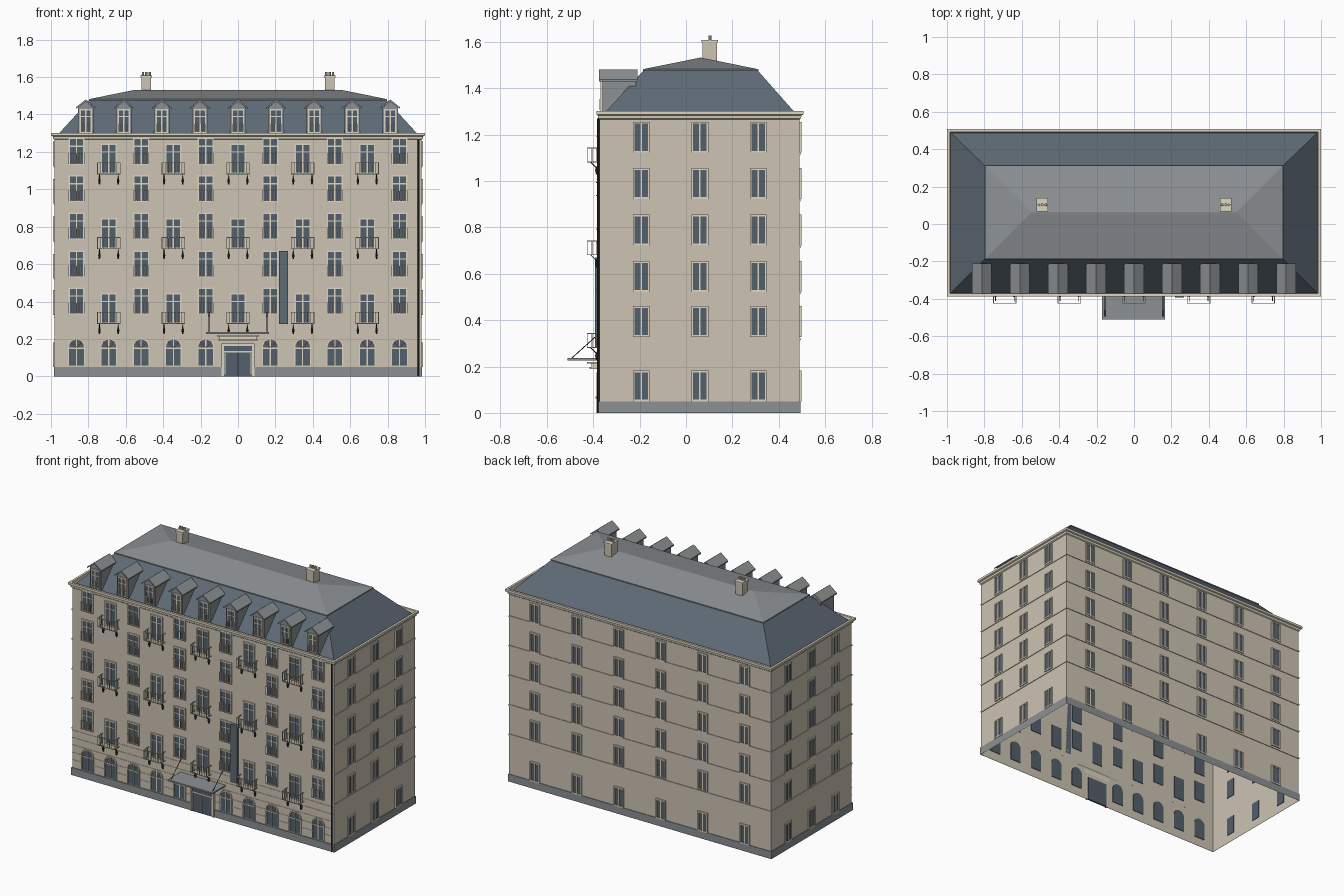
import bpy, bmesh, math
from mathutils import Matrix, Vector

if "Cube" in bpy.data.objects:
    bpy.data.objects.remove(bpy.data.objects["Cube"])


def material(name, rgb):
    m = bpy.data.materials.new(name)
    m.diffuse_color = (*rgb, 1)
    m.use_nodes = True
    m.node_tree.nodes["Principled BSDF"].inputs["Base Color"].default_value = m.diffuse_color
    return m


STONE = material("warm stone", (0.61, 0.55, 0.45))
TRIM = material("pale trim", (0.73, 0.67, 0.54))
SLATE = material("blue slate", (0.112, 0.145, 0.18))
GREY = material("grey zinc", (0.265, 0.285, 0.295))
GLASS = material("window glass", (0.088, 0.115, 0.15))
IRON = material("dark iron", (0.03, 0.03, 0.033))

parts = {}          # part name -> (bmesh, material)
I = Matrix.Identity(4)


def part(name, mat):
    if name not in parts:
        parts[name] = (bmesh.new(), mat)
    return parts[name][0]


def box(name, mat, x0, x1, y0, y1, z0, z1, M=I):
    size = Matrix.Diagonal((x1 - x0, y1 - y0, z1 - z0, 1))
    mid = Matrix.Translation(((x0 + x1) / 2, (y0 + y1) / 2, (z0 + z1) / 2))
    bmesh.ops.create_cube(part(name, mat), size=1, matrix=M @ mid @ size)


def prism(name, mat, pts, y0, y1, M=I):
    """Outline in x,z pushed from y0 to y1."""
    bm = part(name, mat)
    a = [bm.verts.new(M @ Vector((x, y0, z))) for x, z in pts]
    b = [bm.verts.new(M @ Vector((x, y1, z))) for x, z in pts]
    n = len(pts)
    faces = [bm.faces.new(a), bm.faces.new(b[::-1])]
    faces += [bm.faces.new((a[i], b[i], b[(i + 1) % n], a[(i + 1) % n])) for i in range(n)]
    bmesh.ops.recalc_face_normals(bm, faces=faces)


def bar(name, mat, p, q, r, r2=None, sides=6):
    p, q = Vector(p), Vector(q)
    rot = (q - p).to_track_quat('Z', 'Y').to_matrix().to_4x4()
    bmesh.ops.create_cone(part(name, mat), cap_ends=True, segments=sides, radius1=r,
                          radius2=r if r2 is None else r2, depth=(q - p).length,
                          matrix=Matrix.Translation((p + q) / 2) @ rot)


def loft(name, mat, rects, cap=False):
    """Stack of rectangles (x half-width, y front, y back, z) joined by side faces."""
    bm = part(name, mat)
    loops = [[bm.verts.new(c) for c in ((-x, f, z), (x, f, z), (x, b, z), (-x, b, z))]
             for x, f, b, z in rects]
    for lo, hi in zip(loops, loops[1:]):
        for i in range(4):
            j = (i + 1) % 4
            bm.faces.new((lo[i], lo[j], hi[j], hi[i]))
    if cap:
        bm.faces.new(loops[-1])


W, F, B = 0.98, -0.372, 0.49
FRONT = Matrix.Translation((0, F, 0))
RIGHT = Matrix.Translation((W, 0, 0)) @ Matrix.Rotation(math.pi / 2, 4, 'Z')
LEFT = Matrix.Translation((-W, 0, 0)) @ Matrix.Rotation(-math.pi / 2, 4, 'Z')
BACK = Matrix.Translation((0, B, 0)) @ Matrix.Rotation(math.pi, 4, 'Z')

# Walls, plinth, cornice (open underneath)
loft("walls", STONE, [(W, F, B, 0), (W, F, B, 1.28)])
loft("plinth", GREY, [(W + .005, F - .006, B + .004, 0), (W + .005, F - .006, B + .004, .05),
                      (W, F, B, .05)])
loft("cornice", TRIM, [(W, F, B, 1.265), (.988, -.378, .496, 1.27), (.99, -.38, .498, 1.283),
                       (1, -.387, .507, 1.287), (1, -.387, .507, 1.302),
                       (.985, -.372, .492, 1.302), (.98, -.367, .487, 1.27)])

# Mansard roof and shallow hipped top
loft("mansard", SLATE, [(.982, -.37, .49, 1.272), (.793, -.182, .308, 1.478)])
loft("upper_roof", GREY, [(.79, -.18, .306, 1.474), (.797, -.186, .312, 1.476),
                          (.797, -.186, .312, 1.482), (.55, .062, .064, 1.532)], cap=True)

# String courses on sides and back, rustication lines on the front
for k in range(5):
    z = .312 + .2 * k
    box("string_courses", STONE, -W - .004, W + .004, B, B + .004, z, z + .01)
    for s in (-1, 1):
        x = s * (W + .002)
        box("string_courses", STONE, x - .002, x + .002, F, B + .004, z, z + .01)
for z in (.1, .15, .2, .25, .3):
    box("rustication", STONE, -W, W, F - .002, F, z, z + .004)


def window(M, u, z0, z1, w, transom=None):
    """Glass with surround, centre mullion and optional transom."""
    h, t = w / 2, .007
    box("window_glass", GLASS, u - h, u + h, -.004, .004, z0, z1, M)
    for a, b, c, d in ((u - h - .003, u - h + .004, z0, z1), (u + h - .004, u + h + .003, z0, z1),
                       (u - h - .003, u + h + .003, z0 - .004, z0 + .004),
                       (u - h - .003, u + h + .003, z1 - .004, z1 + .004),
                       (u - t / 2, u + t / 2, z0, z1)):
        box("window_frames", TRIM, a, b, -.008, 0, c, d, M)
    if transom:
        box("window_frames", TRIM, u - h, u + h, -.0075, 0, transom - .003, transom + .003, M)


def railing(M, u, w, z0, z1, out, bars):
    """Straight rail with upright bars."""
    for z in (z0, z1):
        box("railings", TRIM, u - w / 2, u + w / 2, out - .004, out, z - .002, z + .002, M)
    for k in range(bars):
        x = u - w / 2 + .0015 + (w - .003) * k / (bars - 1)
        box("railings", TRIM, x - .0015, x + .0015, out - .003, out - .001, z0, z1, M)


# Side and back windows
rows = [.053, .332, .526, .726, .927, 1.126]
for z in rows:
    for y in (-.193, .06, .312):
        window(RIGHT, y, z, z + .125, .066)
        window(LEFT, -y, z, z + .125, .066)
    for k in range(6):
        window(BACK, -.785 + .314 * k, z, z + .125, .066)


def arch(x, r, z0, zs):
    return ([(x + r, z0)] + [(x + r * math.cos(a), zs + r * math.sin(a))
                             for a in (math.pi * k / 10 for k in range(11))] + [(x - r, z0)])


def balcony(x, z):
    # Cage of rails, open underneath, with hanging iron brackets
    railing(FRONT, x, .125, z, z + .06, -.05, 8)
    for s in (-1, 1):
        e = x + s * .0605
        for h in (z, z + .06):
            box("railings", TRIM, e - .002, e + .002, F - .054, F, h - .002, h + .002)
        for y in (-.015, -.033):
            box("railings", TRIM, e - .0015, e + .0015, F + y - .0015, F + y + .0015, z, z + .06)
        b = x + s * .05
        bar("balcony_brackets", IRON, (b, F - .012, z - .055), (b, F - .012, z - .035), .004, .008)
        bar("balcony_brackets", IRON, (b, F - .012, z - .035), (b, F - .012, z - .018), .008, .002)
        bar("balcony_brackets", IRON, (b, F, z - .04), (b, F - .04, z), .002)


# Front facade: alternating columns of plain and balcony windows over arches
for i in range(-5, 6):
    x = i * .1727
    if i % 2:
        for z in (.335, .533, .735, .935, 1.135):
            window(FRONT, x, z, z + .137, .08, z + .095)
            railing(FRONT, x, .084, z + .002, z + .058, -.012, 7)
    else:
        for z in (.285, .685, 1.085):
            window(FRONT, x, z, z + .157, .08, z + .115)
            balcony(x, z - .003)
    if i:
        prism("arched_glass", GLASS, arch(x, .042, .057, .158), -.004, .004, FRONT)
        rim = arch(x, .045, .057, .158) + arch(x, .039, .057, .158)[::-1]
        prism("arched_frames", TRIM, rim, -.008, 0, FRONT)
        box("arched_frames", TRIM, x - .003, x + .003, -.007, 0, .057, .198, FRONT)
        box("arched_frames", TRIM, x - .04, x + .04, -.0065, 0, .147, .153, FRONT)
        for s in (-1, 1):
            bar("arched_frames", TRIM, (x, F - .004, .152), (x + s * .028, F - .004, .187), .0025, sides=4)

# Entrance door with surround, lintel and knob
box("door", GLASS, -.077, .077, F - .008, F + .004, 0, .165)
for s in (-1, 1):
    box("door_surround", TRIM, s * .082 - .006, s * .082 + .006, F - .014, F, 0, .172)
    box("door_surround", TRIM, s * .07 - .002, s * .07 + .002, F - .010, F, .01, .125)
box("door_surround", TRIM, -.088, .088, F - .014, F, .163, .175)
box("door_surround", TRIM, -.077, .077, F - .011, F, .127, .135)
box("door_seam", IRON, -.0015, .0015, F - .010, F, 0, .127)
bar("door_knob", TRIM, (.006, F - .018, .067), (.006, F - .006, .067), .004)
box("door_hood", TRIM, -.105, .105, F - .045, F, .19, .198)
box("door_hood", TRIM, -.112, .112, F - .055, F, .212, .22)
box("door_hood", STONE, -.1, .1, F - .035, F, .198, .212)

# Canopy with stay rods
box("canopy", GREY, -.17, .167, -.51, F, .226, .236)
for s in (-1, 1):
    bar("canopy_rods", IRON, (s * .155, -.495, .234), (s * .155, F, .345), .002)

# Upright blade panel and corner downpipe
box("blade_panel", SLATE, .22, .266, -.392, F, .28, .67)
bar("downpipe", IRON, (.966, F - .006, .0), (.966, F - .006, 1.27), .005, sides=8)

# Dormers
DORMER = Matrix.Translation((0, -.36, 0))
for i in range(-4, 5):
    x = i * .2035
    house = [(x - .042, 1.285), (x + .042, 1.285), (x + .042, 1.436), (x, 1.47), (x - .042, 1.436)]
    prism("dormer_bodies", GREY, house, -.36, -.215)
    roof = [(-.053, 1.43), (0, 1.468), (.053, 1.43), (.053, 1.438), (0, 1.48), (-.053, 1.438)]
    prism("dormer_roofs", GREY, [(x + a, z) for a, z in roof], -.375, -.21)
    window(DORMER, x, 1.306, 1.425, .06, 1.39)
    railing(DORMER, x, .06, 1.308, 1.352, -.01, 6)

# Chimneys with pots
for s in (-1, 1):
    x = s * .49
    box("chimneys", STONE, x - .026, x + .026, .072, .134, 1.49, 1.6)
    box("chimney_caps", TRIM, x - .03, x + .03, .067, .139, 1.597, 1.608)
    for k in (-1, 0, 1):
        bar("chimney_pots", TRIM, (x + k * .018, .103, 1.605), (x + k * .018, .103, 1.628), .007, .006, 8)

# Turn the collected parts into objects
for name, (bm, mat) in parts.items():
    me = bpy.data.meshes.new(name)
    bm.to_mesh(me)
    bm.free()
    me.materials.append(mat)
    bpy.context.collection.objects.link(bpy.data.objects.new(name, me))
